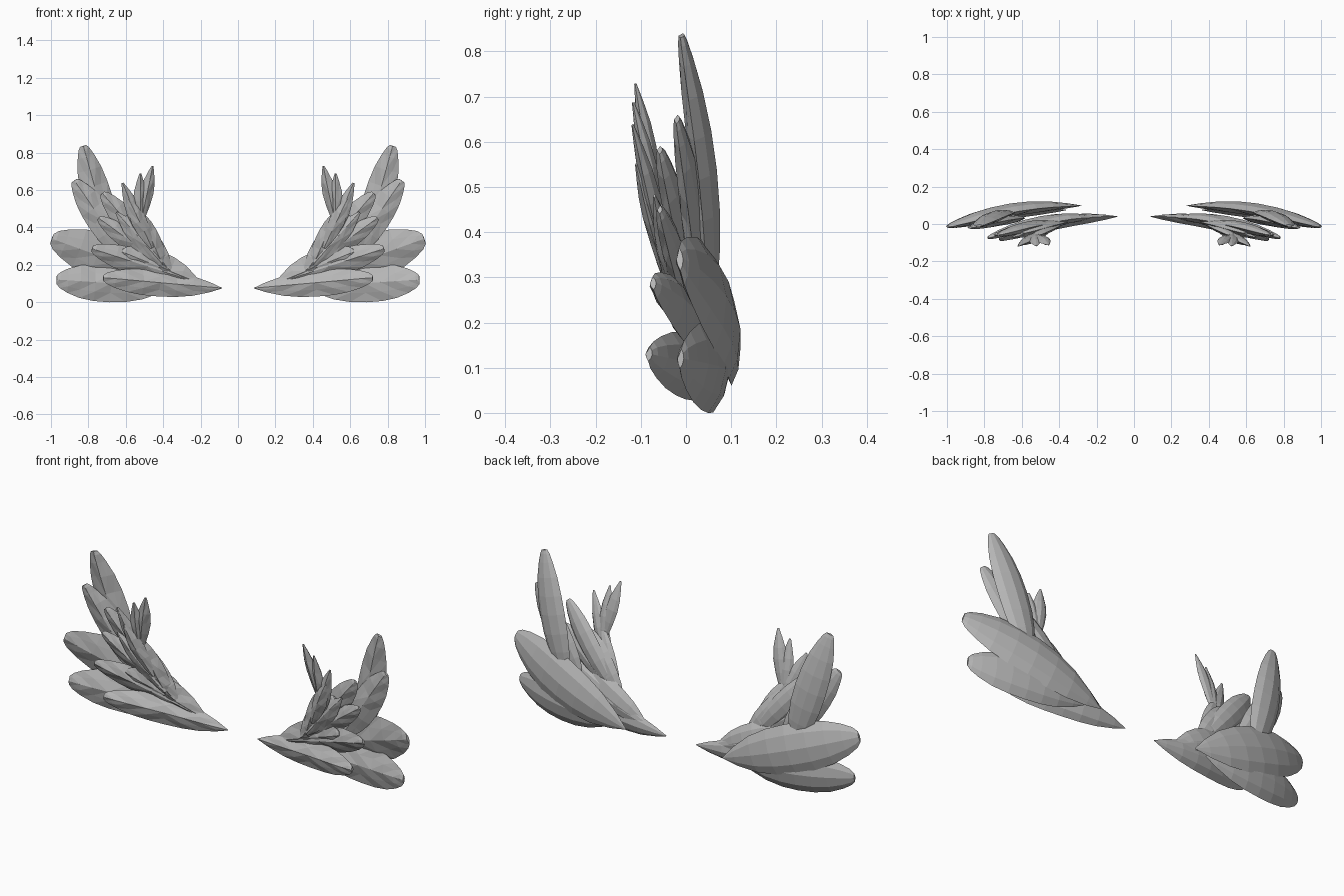
import bpy, bmesh, math
from mathutils import Vector

if "Cube" in bpy.data.objects:
    bpy.data.objects.remove(bpy.data.objects["Cube"], do_unlink=True)

gray = bpy.data.materials.new("feather_gray")
gray.use_nodes = True
color = (0.47, 0.47, 0.47, 1)
gray.diffuse_color = color
gray.node_tree.nodes["Principled BSDF"].inputs["Base Color"].default_value = color

# Outline profiles: (position along the quill, relative half width)
POINTED = [(0, .02), (.1, .38), (.24, .74), (.38, .93), (.52, 1), (.66, .99),
           (.79, .88), (.9, .65), (.97, .42), (1, .22)]
ROUNDED = [(0, .3), (.06, .56), (.17, .8), (.32, .96), (.48, 1), (.63, .95),
           (.78, .8), (.9, .56), (.97, .37), (1, .22)]
SPIKY = [(0, .2), (.15, .55), (.35, .85), (.55, 1), (.72, .85), (.87, .5), (1, .14)]


def feather(name, base, tip, width, thick, bow, profile=POINTED, lean=(.16, 1, .12)):
    """Faceted leaf: convex back, ridged front, mirrored to the other wing."""
    base, tip = Vector(base), Vector(tip)
    axis = (tip - base).normalized()
    normal = Vector(lean)
    normal = (normal - axis * normal.dot(axis)).normalized()
    side = normal.cross(axis)
    bm = bmesh.new()
    rings = []
    for i, (t, w) in enumerate(profile):
        center = base.lerp(tip, t) + normal * bow * math.sin(math.pi * t)
        a, b = (.42, .68) if i % 2 else (.68, .42)
        section = [(1, 0), (.6, .68), (0, 1), (-.6, .68),
                   (-1, 0), (-.5, -a), (0, -1), (.5, -b)]
        rings.append([bm.verts.new(center + side * u * w * width / 2
                                   + normal * v * w * thick / 2)
                      for u, v in section])
    n = len(rings[0])
    for r, s in zip(rings, rings[1:]):
        for k in range(n):
            j = (k + 1) % n
            bm.faces.new((r[k], r[j], s[j], s[k]))
    bm.faces.new(rings[0])
    bm.faces.new(rings[-1])
    bmesh.ops.triangulate(bm, faces=bm.faces[:])
    bmesh.ops.recalc_face_normals(bm, faces=bm.faces[:])
    mesh = bpy.data.meshes.new(name)
    bm.to_mesh(mesh)
    bm.free()
    mesh.materials.append(gray)
    obj = bpy.data.objects.new(name, mesh)
    bpy.context.collection.objects.link(obj)
    obj.modifiers.new("other_wing", 'MIRROR').use_mirror_merge = False


# Broad rear feathers
feather("rear_low_feather", (.36, .075, .08), (.97, -.012, .12), .2, .065, .027, lean=(.16, 1, -.06))
feather("rear_wide_feather", (.28, .098, .08), (.995, -.014, .34), .245, .07, .036)
feather("rear_tall_feather", (.67, .055, .26), (.828, -.01, .835), .165, .06, .015, ROUNDED)
feather("rear_upper_feather", (.6, .03, .25), (.875, -.02, .65), .155, .055, .01, ROUNDED)

# Long front feathers
feather("front_low_feather", (.085, .04, .075), (.72, -.082, .13), .142, .07, .03, lean=(.16, 1, -.1))
feather("front_mid_feather", (.17, .04, .09), (.78, -.073, .287), .14, .065, .03)
feather("front_root_feather", (.2, .035, .1), (.62, -.04, .27), .16, .06, .025)

# Fan of upper front feathers
feather("fan_feather_outer", (.36, 0, .17), (.745, -.058, .45), .105, .05, .012)
feather("fan_feather_second", (.38, .01, .18), (.725, -.058, .582), .125, .055, .013)
feather("fan_feather_third", (.41, -.02, .21), (.65, -.07, .48), .095, .045, .005, SPIKY)
feather("fan_feather_inner", (.35, .01, .15), (.6, -.05, .46), .14, .055, .01)
feather("fan_feather_root", (.4, 0, .19), (.53, -.065, .48), .1, .05, .005, ROUNDED)

# Small upright tip feathers
feather("small_feather_outer", (.47, -.035, .28), (.618, -.118, .637), .085, .04, .005, SPIKY)
feather("small_feather_low", (.46, -.045, .29), (.585, -.11, .55), .085, .04, .005, SPIKY)
feather("small_feather_mid", (.525, -.05, .36), (.522, -.117, .687), .075, .038, .005, SPIKY)
feather("small_feather_inner", (.525, -.06, .41), (.457, -.112, .728), .075, .038, .005, SPIKY)
